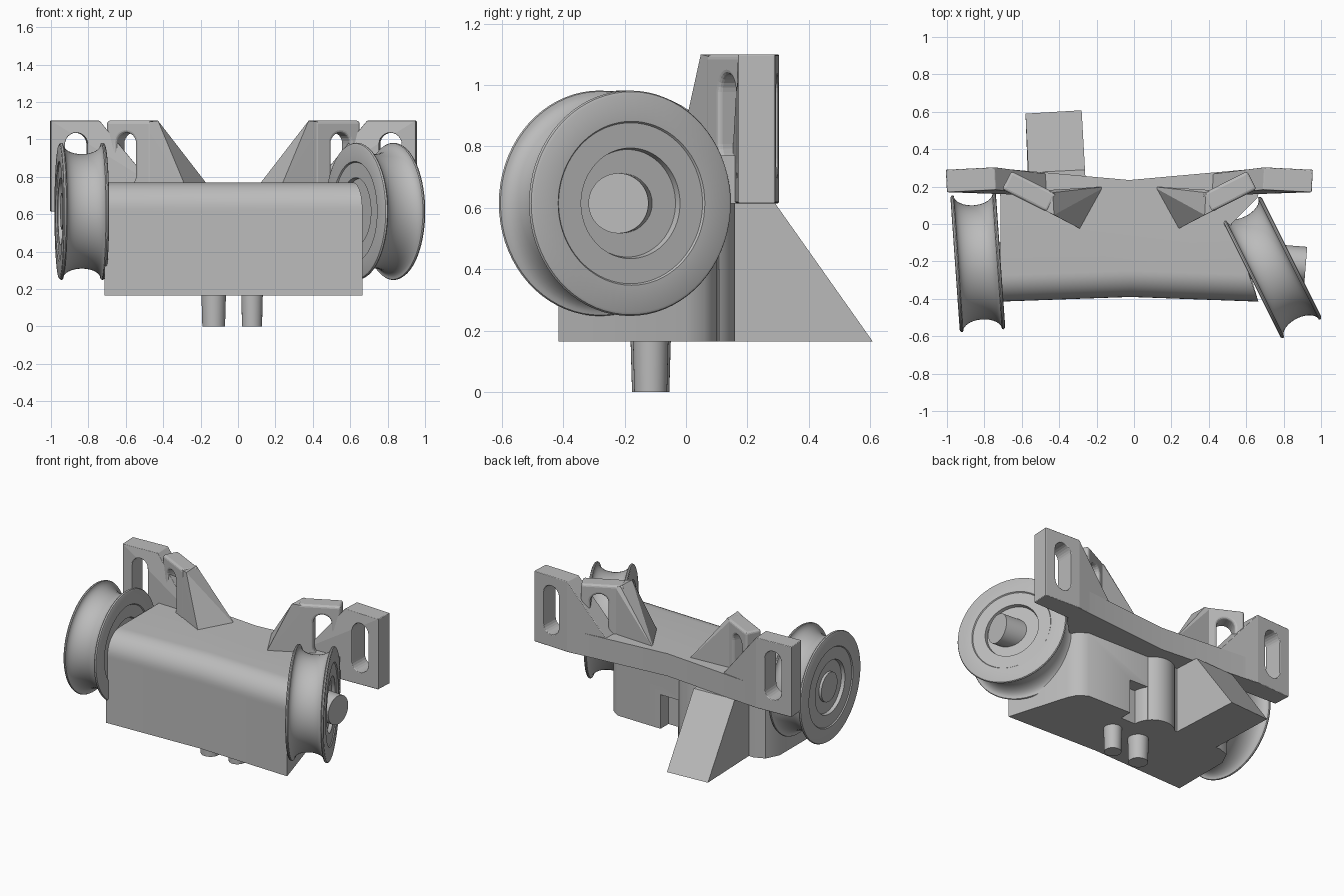
import bpy, bmesh, math
from mathutils import Vector, Matrix

old = bpy.data.objects.get("Cube")
if old:
    bpy.data.objects.remove(old, do_unlink=True)

grey = bpy.data.materials.new("plain_grey")
grey.use_nodes = True
GREY = (0.5, 0.5, 0.5, 1)
grey.diffuse_color = GREY
grey.node_tree.nodes["Principled BSDF"].inputs["Base Color"].default_value = GREY

MID = -0.025           # mirror plane of body and brackets
BASE, SHELF, TOP, PEAK = 0.165, 0.615, 0.77, 1.1
AXLE_Z = 0.615


def finish(name, bm, smooth=True):
    bmesh.ops.recalc_face_normals(bm, faces=bm.faces)
    mesh = bpy.data.meshes.new(name)
    bm.to_mesh(mesh)
    bm.free()
    mesh.materials.append(grey)
    ob = bpy.data.objects.new(name, mesh)
    bpy.context.collection.objects.link(ob)
    if smooth:
        bpy.ops.object.select_all(action='DESELECT')
        ob.select_set(True)
        bpy.context.view_layer.objects.active = ob
        bpy.ops.object.shade_smooth_by_angle(angle=math.radians(35))
    return ob


def hull(name, pts, smooth=False):
    bm = bmesh.new()
    for p in pts:
        bm.verts.new(p)
    res = bmesh.ops.convex_hull(bm, input=bm.verts)
    junk = {g for g in res["geom_interior"] + res["geom_unused"] if isinstance(g, bmesh.types.BMVert)}
    bmesh.ops.delete(bm, geom=list(junk), context='VERTS')
    bmesh.ops.dissolve_limit(bm, angle_limit=0.01, verts=bm.verts, edges=bm.edges)
    return finish(name, bm, smooth)


def prism(name, plan, z0, z1, round_front=0):
    bm = bmesh.new()
    face = bm.faces.new([bm.verts.new((x, y, z0)) for x, y in plan])
    ext = bmesh.ops.extrude_face_region(bm, geom=[face])
    for v in ext["geom"]:
        if isinstance(v, bmesh.types.BMVert):
            v.co.z = z1
    if round_front:
        edges = [e for e in bm.edges if all(v.co.z > z1 - 0.01 and v.co.y < -0.35 for v in e.verts)]
        bmesh.ops.bevel(bm, geom=edges, offset=round_front, segments=10, profile=0.5, affect='EDGES')
    return finish(name, bm)


def lathe(name, profile, centre, axis, steps=72):
    """Spin (along, radius) pairs round an axis."""
    rot = Vector(axis).to_track_quat('Z', 'Y').to_matrix().to_4x4()
    bm = bmesh.new()
    vs = [bm.verts.new((r, 0, a)) for a, r in profile]
    edges = [bm.edges.new(p) for p in zip(vs, vs[1:])]
    bmesh.ops.spin(bm, geom=vs + edges, axis=(0, 0, 1), cent=(0, 0, 0),
                   angle=math.tau, steps=steps)
    bmesh.ops.remove_doubles(bm, verts=bm.verts, dist=0.0005)
    bmesh.ops.transform(bm, matrix=Matrix.Translation(centre) @ rot, verts=bm.verts)
    return finish(name, bm)


def cut(ob, cutter):
    cutter.hide_render = True
    cutter.hide_set(True)
    cutter.display_type = 'WIRE'
    mod = ob.modifiers.new("cut", 'BOOLEAN')
    mod.operation, mod.object, mod.solver = 'DIFFERENCE', cutter, 'EXACT'
    bpy.context.view_layer.update()
    mesh = bpy.data.meshes.new_from_object(ob.evaluated_get(bpy.context.evaluated_depsgraph_get()))
    ob.modifiers.clear()
    ob.data = mesh
    bpy.data.objects.remove(cutter, do_unlink=True)


def soften(ob, width):
    mod = ob.modifiers.new("soft_edges", 'BEVEL')
    mod.width, mod.segments = width, 3
    mod.limit_method, mod.angle_limit = 'ANGLE', math.radians(40)
    for p in ob.data.polygons:
        p.use_smooth = False


# Housing: lower block with a notch, and the wider top
front = [(-0.715, -0.415), (-0.02, -0.39), (0.665, -0.415)]
lower = prism("lower_housing", front + [(0.64, -0.33), (0.54, 0.0), (0.51, 0.06), (0.45, 0.1),
              (-0.6, 0.12), (-0.67, 0.09), (-0.715, 0.0)], BASE, SHELF)
cut(lower, hull("notch_cutter", [(x, y, z) for x in (-0.02, 0.12) for y in (0.02, 0.3) for z in (0, 0.4)]))
prism("upper_housing", front + [(0.52, 0.0), (0.66, 0.14), (0.7, 0.3), (MID, 0.235),
      (-0.75, 0.3), (-0.715, 0.15)], SHELF, TOP, 0.14)
lathe("back_boss", [(0, 0), (0, 0.14), (SHELF - BASE, 0.14), (SHELF - BASE, 0)],
      (-0.13, 0.02, BASE), (0, 0, 1))

# Sloping foot at the back
hull("sloping_foot", [(-0.56, 0.05, BASE), (-0.25, 0.05, BASE), (-0.56, 0.05, SHELF), (-0.25, 0.05, SHELF),
                      (-0.58, 0.59, BASE), (-0.28, 0.608, BASE), (-0.565, 0.275, SHELF), (-0.262, 0.29, SHELF)])

# Tapered pegs underneath
for name, x, r in (("right_peg", -0.13, 0.066), ("left_peg", 0.075, 0.058)):
    lathe(name, [(0, 0), (0, r * 0.92), (BASE + 0.02, r), (BASE + 0.02, 0)], (x, -0.115, 0), (0, 0, 1), 40)


def frame(side, origin, along, across):
    """Local (distance, depth, height) on a bracket to model space."""
    def to_model(d, n, z):
        return (MID + side * (origin[0] + along[0] * d + across[0] * n),
                origin[1] + along[1] * d + across[1] * n, z)
    return to_model


def slot(at, d0, d1, z0, z1):
    r, c = (d1 - d0) / 2, (d0 + d1) / 2
    pts = []
    for i in range(13):
        a = math.pi * i / 12
        for n in (-0.1, 0.3):
            pts.append(at(c + r * math.cos(a), n, z1 - r + r * math.sin(a)))
            pts.append(at(c + r * math.cos(a), n, z0 + r - r * math.sin(a)))
    return hull("slot_cutter", pts)


# Slotted brackets, a pair on each side
for side, word in ((1, "left"), (-1, "right")):
    at = frame(side, (0.975, 0.17), (-1, 0.05), (0.05, 1))
    pts = [at(d, n, z) for d, z in ((0, SHELF), (0, PEAK), (0.26, PEAK), (0.26, SHELF)) for n in (0, 0.12)]
    pts += [at(0.53, n, z) for z in (SHELF, TOP) for n in (-0.045, 0.072)]
    outer = hull(word + "_outer_bracket", pts)
    cut(outer, slot(at, 0.075, 0.195, 0.7, 1.035))
    soften(outer, 0.018)

    at = frame(side, (0.68, 0.185), (-0.89, -0.45), (-0.45, 0.89))
    pts = [at(d, n, z) for d, z in ((0, SHELF + 0.1), (0, PEAK), (0.27, PEAK), (0.27, SHELF + 0.1))
           for n in (0, 0.11)]
    inner = hull(word + "_inner_bracket", pts)
    cut(inner, slot(at, 0.06, 0.175, 0.75, 1.035))
    soften(inner, 0.015)
    hull(word + "_inner_gusset", [
        at(0.22, 0.003, TOP - 0.03), at(0.48, 0, TOP - 0.03), at(0.49, 0.265, TOP - 0.03), at(0.22, 0.107, TOP - 0.03),
        at(0.22, 0.003, PEAK - 0.01), at(0.31, 0.003, PEAK), at(0.25, 0.107, PEAK), at(0.22, 0.107, PEAK - 0.01)])

# Grooved wheels, with stepped hub faces
H, R = 0.122, 0.367
half = [(H - 0.03, 0), (H - 0.03, 0.175), (H - 0.007, 0.18), (H - 0.007, 0.262), (H, 0.267),
        (H, R - 0.012), (H - 0.004, R - 0.004), (H - 0.012, R)]
groove = [((H - 0.018) * math.cos(math.pi * i / 16), R - 0.003 - 0.058 * math.sin(math.pi * i / 16))
          for i in range(17)]
wheel = half + groove + [(-a, r) for a, r in reversed(half)]
for name, centre, axis in (("left_wheel", (0.733, -0.232, AXLE_Z), (0.894, 0.447, 0)),
                           ("right_wheel", (-0.835, -0.205, AXLE_Z), (-0.9975, -0.07, 0))):
    lathe(name, wheel, centre, axis)

# Axles
for name, start, axis, length in (("left_axle", (0.42, -0.18, AXLE_Z), (0.9965, -0.08, 0), 0.5),
                                  ("right_axle", (-0.6, -0.189, AXLE_Z), (-0.9975, -0.07, 0), 0.345)):
    lathe(name, [(0, 0), (0, 0.098), (length, 0.098), (length, 0)], start, axis, 48)
